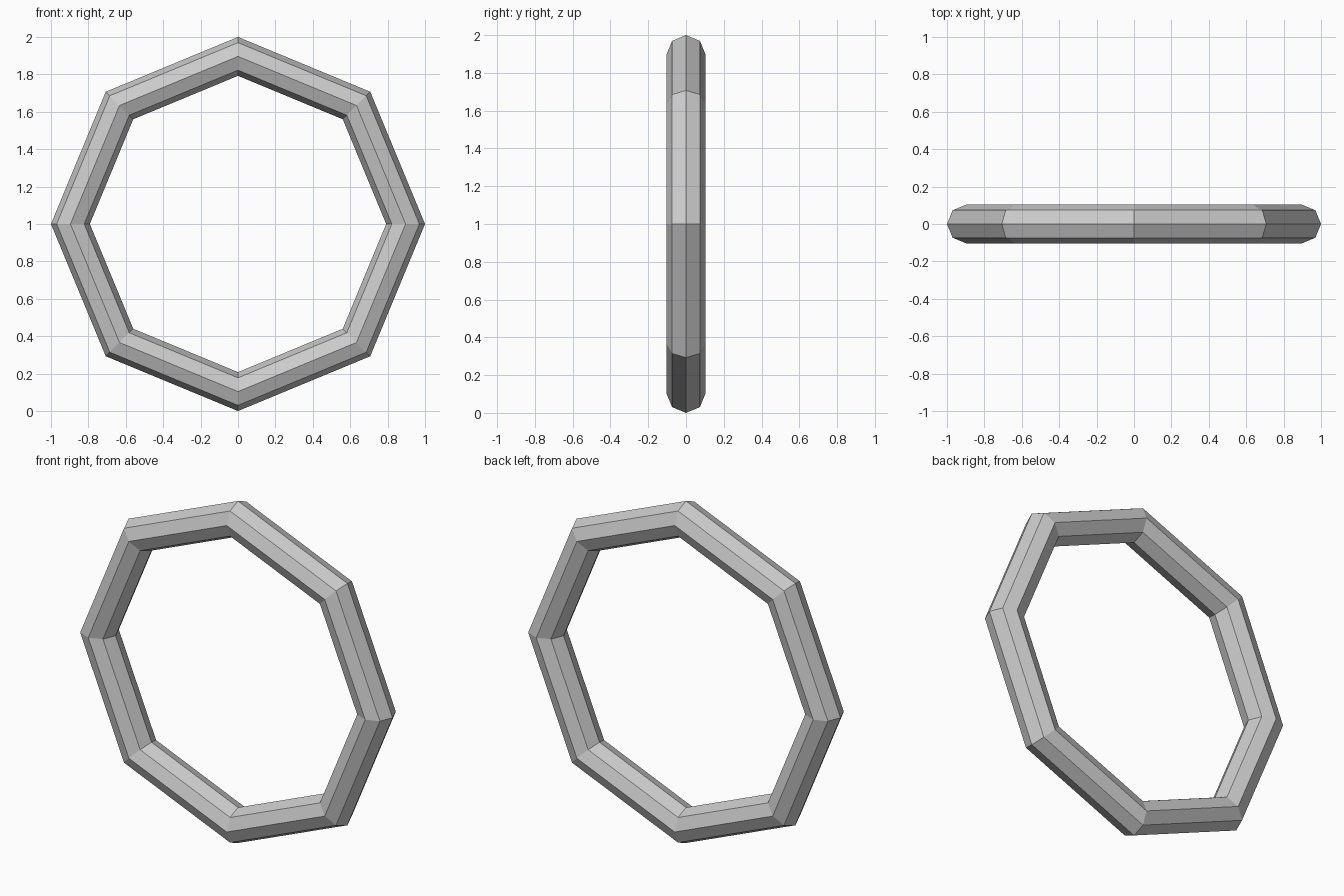
import bpy
import math

if "Cube" in bpy.data.objects:
    bpy.data.objects.remove(bpy.data.objects["Cube"])

# Low-poly octagonal ring standing upright, facing -y
TUBE = 0.104
bpy.ops.mesh.primitive_torus_add(
    major_segments=8, minor_segments=8,
    major_radius=1 - TUBE, minor_radius=TUBE,
    location=(0, 0, 1), rotation=(math.pi / 2, 0, 0))
ring = bpy.context.object
ring.name = "ring"
bpy.ops.object.transform_apply(location=True, rotation=True, scale=True)
bpy.ops.object.shade_flat()
